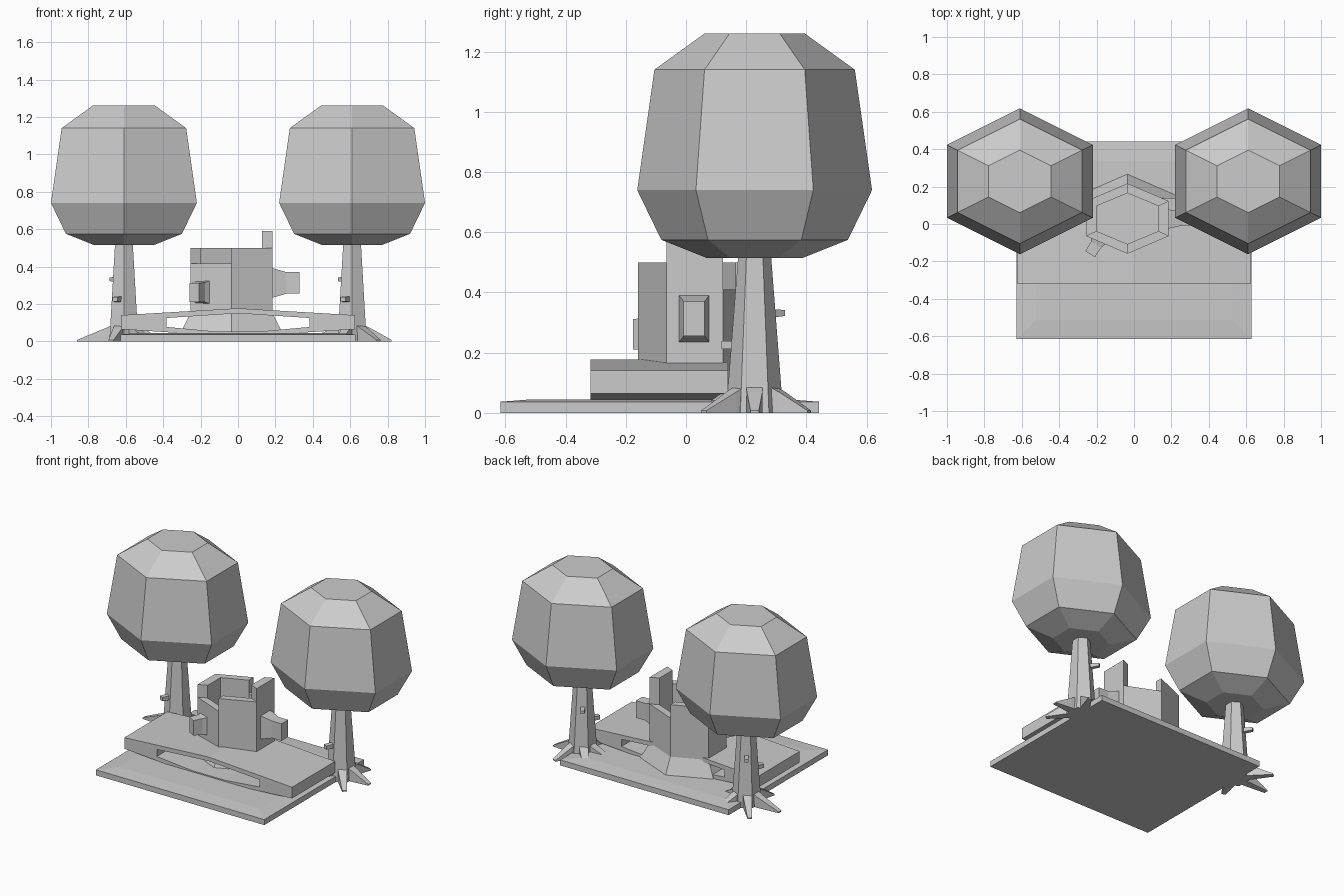
import bpy, bmesh
from math import cos, sin, radians
from mathutils import Vector

if "Cube" in bpy.data.objects:
    bpy.data.objects.remove(bpy.data.objects["Cube"])

C30 = cos(radians(30))


def finish(bm, name):
    bmesh.ops.recalc_face_normals(bm, faces=bm.faces)
    me = bpy.data.meshes.new(name)
    bm.to_mesh(me)
    bm.free()
    ob = bpy.data.objects.new(name, me)
    bpy.context.collection.objects.link(ob)
    return ob


def loft(name, rings):
    """Skin closed rings of points and cap both ends."""
    bm = bmesh.new()
    vs = [[bm.verts.new(p) for p in r] for r in rings]
    n = len(vs[0])
    for a, b in zip(vs, vs[1:]):
        for i in range(n):
            bm.faces.new((a[i], a[(i + 1) % n], b[(i + 1) % n], b[i]))
    bm.faces.new(vs[0])
    bm.faces.new(vs[-1])
    return finish(bm, name)


def hexagon(cx, cy, half_x, rad_y, z):
    """Hexagon with points on the y axis; corner k lies at 60k-30 degrees."""
    return [Vector((cx + half_x * cos(radians(60 * k - 30)) / C30,
                    cy + rad_y * sin(radians(60 * k - 30)), z)) for k in range(6)]


def rect(x, y, hx, hy, z):
    return [(x - hx, y - hy, z), (x + hx, y - hy, z), (x + hx, y + hy, z), (x - hx, y + hy, z)]


def stub(name, x, y, angle, sections):
    """Square peg going outwards; sections are (distance, half width, low z, high z)."""
    d = Vector((cos(radians(angle)), sin(radians(angle)), 0))
    s = Vector((-d.y, d.x, 0))
    rings = []
    for r, w, lo, hi in sections:
        c = Vector((x, y, 0)) + d * r
        rings.append([c + s * a + Vector((0, 0, z))
                      for a, z in ((-w, lo), (w, lo), (w, hi), (-w, hi))])
    return loft(name, rings)


# Trees: crown, trunk, roots and branch stubs
CROWN = [(.16, .515), (.31, .575), (.39, .74), (.333, 1.14), (.167, 1.26)]
TRUNK = [(.078, .095, 0), (.07, .085, .13), (.047, .054, .53)]
ROOTS = [(0, .21), (65, .2), (130, .24), (180, .25), (250, .2), (310, .22)]
for side, tx in (("left", -.61), ("right", .61)):
    ty = .228
    loft(side + "_tree_crown", [hexagon(tx, ty, r, r, z) for r, z in CROWN])
    loft(side + "_tree_trunk", [hexagon(tx, ty, a, b, z) for a, b, z in TRUNK])
    for i, (ang, length) in enumerate(ROOTS):
        stub(f"{side}_tree_root_{i}", tx, ty, ang,
             [(.04, .028, 0, .1), (.1, .026, 0, .07), (length, .014, 0, .008)])
    stub(side + "_tree_upper_knot", tx, ty, 125, [(.04, .014, .315, .345), (.115, .012, .322, .342)])
    stub(side + "_tree_lower_knot", tx, ty, 245, [(.04, .017, .21, .24), (.115, .015, .213, .238)])

# Ground slab with a slightly raised middle
loft("base_slab", [rect(0, -.087, .627, .529, 0), rect(0, -.087, .627, .529, .037),
                   rect(0, -.087, .525, .427, .045)])

# Low arched deck with a slot right through it
OUTER = [(-.625, .14), (0, .177), (.625, .14), (.625, .065),
         (.3, .044), (0, .044), (-.3, .044), (-.625, .065)]
INNER = [(-.383, .125), (0, .15), (.383, .125), (.383, .077),
         (.12, .053), (0, .053), (-.12, .053), (-.383, .077)]
bm = bmesh.new()
loops = [[bm.verts.new((x, y, z)) for x, z in prof]
         for prof, y in ((OUTER, -.317), (INNER, -.317), (INNER, .14), (OUTER, .14))]
for a, b in zip(loops, loops[1:] + loops[:1]):
    for i in range(8):
        j = (i + 1) % 8
        bm.faces.new((a[i], a[j], b[j], b[i]))
finish(bm, "arched_deck")

# Tower: flared foot and hollow six-sided wall of uneven height
cx, cy = -.035, .029
loft("tower_foot", [hexagon(cx, cy, .275, .24, .04), hexagon(cx, cy, .22, .188, .15)])
HEIGHTS = [.59, .41, .5, .5, .415, .5]
FLOOR = .2
out = hexagon(cx, cy, .22, .188, 0)
inn = hexagon(cx, cy, .163, .136, 0)
bm = bmesh.new()


def face(*pts):
    bm.faces.new([bm.verts.new((p.x, p.y, z)) for p, z in pts])


for k, h in enumerate(HEIGHTS):
    j = (k + 1) % 6
    h2 = HEIGHTS[j]
    face((out[k], .15), (out[j], .15), (out[j], h), (out[k], h))
    face((inn[j], FLOOR), (inn[k], FLOOR), (inn[k], h), (inn[j], h))
    face((out[k], h), (out[j], h), (inn[j], h), (inn[k], h))
    if h != h2:
        face((out[j], h), (inn[j], h), (inn[j], h2), (out[j], h2))
face(*[(p, FLOOR) for p in inn])
bmesh.ops.remove_doubles(bm, verts=bm.verts, dist=.0001)
finish(bm, "tower_wall")

# Spouts on the tower sides
stub("right_spout", .17, .027, 0, [(0, .05, .235, .39), (.02, .05, .235, .39),
                                   (.09, .035, .255, .37), (.16, .035, .255, .37)])
stub("front_spout", -.185, -.08, 239, [(0, .045, .2, .325), (.035, .032, .21, .315), (.095, .03, .21, .312)])
